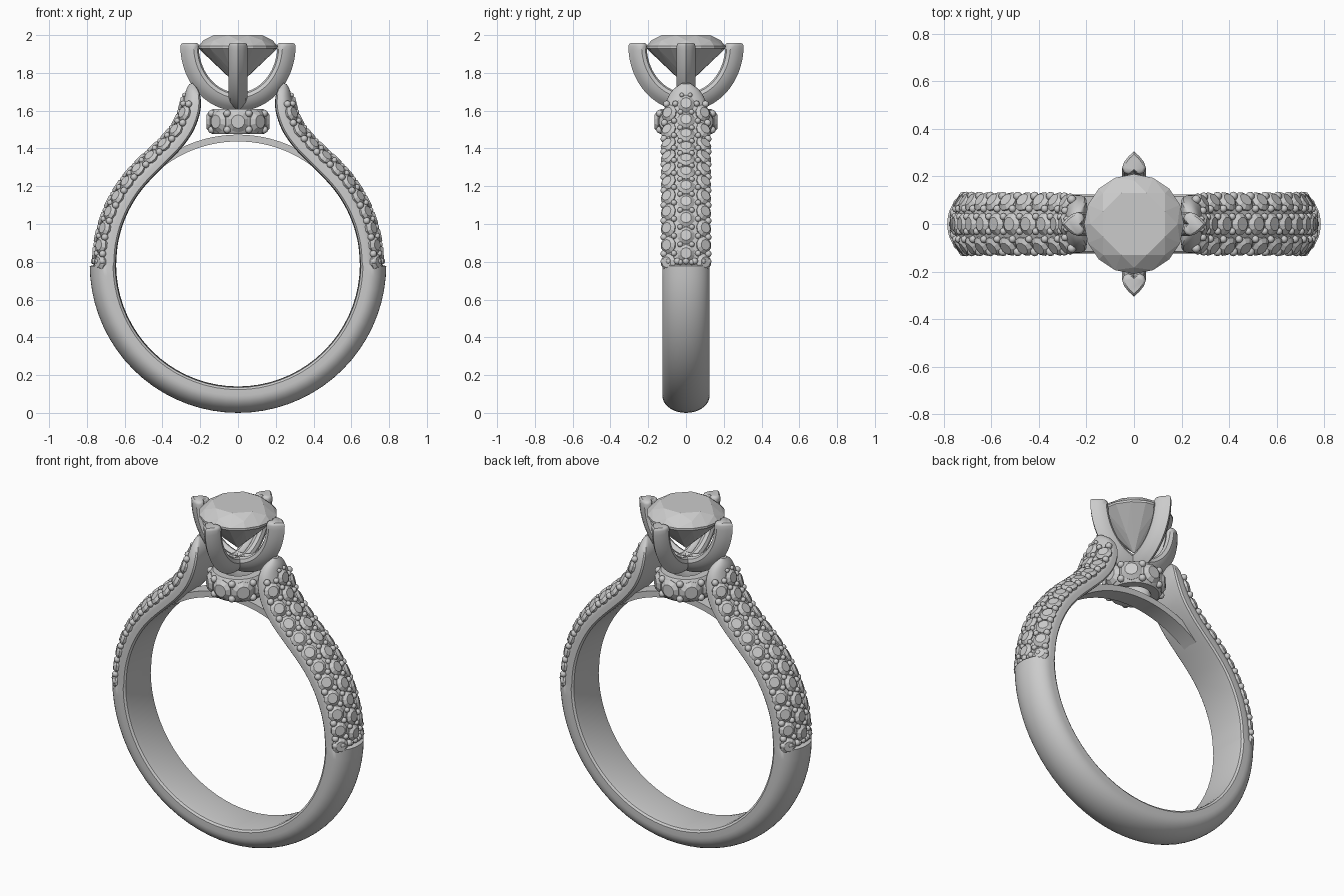
import bpy, bmesh, math
from math import sin, cos, pi, radians
from mathutils import Vector, Matrix

if "Cube" in bpy.data.objects:
    bpy.data.objects.remove(bpy.data.objects["Cube"])

CZ = 0.785            # height of the finger-hole centre
R_IN, R_OUT, R_PAVE = 0.645, 0.785, 0.757


def finish(bm, name, angle=None):
    bmesh.ops.recalc_face_normals(bm, faces=bm.faces)
    me = bpy.data.meshes.new(name)
    bm.to_mesh(me)
    bm.free()
    if angle is not None:
        me.shade_smooth()
        me.set_sharp_from_angle(angle=radians(angle))
    ob = bpy.data.objects.new(name, me)
    bpy.context.scene.collection.objects.link(ob)
    return ob


def loft(bm, rings, closed=False):
    vs = [[bm.verts.new(p) for p in r] for r in rings]
    n = len(vs[0])
    pairs = list(zip(vs, vs[1:])) + ([(vs[-1], vs[0])] if closed else [])
    for a, b in pairs:
        for i in range(n):
            j = (i + 1) % n
            bm.faces.new((a[i], a[j], b[j], b[i]))
    if not closed:
        bm.faces.new(vs[0])
        bm.faces.new(vs[-1])


def frame(p, n):
    return Matrix.Translation(p) @ n.to_track_quat('Z', 'Y').to_matrix().to_4x4()


def stone(bm, p, n, r):
    # small round stone: low girdle plus bevelled crown with flat table
    for r1, r2, z, d in ((r * .92, r, -.1 * r, .3 * r), (r, .62 * r, .21 * r, .32 * r)):
        bmesh.ops.create_cone(bm, cap_ends=True, segments=10, radius1=r1, radius2=r2, depth=d,
                              matrix=frame(p, n) @ Matrix.Translation((0, 0, z)))


def bead(bm, p, r):
    bmesh.ops.create_icosphere(bm, subdivisions=2, radius=r, matrix=Matrix.Translation(p))


def circ(deg, ro):
    a = radians(deg)
    return (R_IN * cos(a), CZ + R_IN * sin(a), ro * cos(a), CZ + ro * sin(a), .125)


# Shoulder stations: inner x, inner z, outer x, outer z, half width
keys = [circ(d, R_PAVE) for d in range(0, 46, 9)] + [
    (.372, 1.325, .455, 1.395, .125), (.30, 1.40, .385, 1.465, .125),
    (.237, 1.49, .332, 1.535, .123), (.202, 1.585, .303, 1.605, .117),
    (.197, 1.66, .287, 1.662, .10), (.212, 1.712, .275, 1.708, .068),
    (.24, 1.746, .258, 1.741, .022)]


def spline(keys, sub):
    out = []
    k = [keys[0]] + keys + [keys[-1]]
    for i in range(1, len(k) - 2):
        for s in range(sub):
            t = s / sub
            out.append(tuple(.5 * (2 * b + (c - a) * t + (2*a - 5*b + 4*c - d) * t*t
                                   + (3*b - a - 3*c + d) * t**3)
                             for a, b, c, d in zip(*k[i - 1:i + 3])))
    return out + [keys[-1]]


shoulder = spline(keys, 5)

# Band: D-shaped section swept from tip to tip round the finger hole
half = [(1, .12)] + [(cos(a), .35 + .65 * sin(a)) for a in [radians(10 * i) for i in range(9)]]
inner = [(.93, .04), (.7, .012)]
section = ([(0, 1)] + half[::-1] + inner + [(0, 0)]
           + [(-v, u) for v, u in inner[::-1]] + [(-v, u) for v, u in half])


def ring(st):
    ix, iz, ox, oz, w = st
    return [Vector((ix + (ox - ix) * u, v * w, iz + (oz - iz) * u)) for v, u in section]


right = shoulder[::-1] + [circ(d, R_OUT) for d in [-.6] + list(range(-5, -90, -5))]
rings = [ring(s) for s in right]
rings += [ring(circ(-90, R_OUT))]
rings += [[Vector((-p.x, p.y, p.z)) for p in ring(s)] for s in right[::-1]]
bm = bmesh.new()
loft(bm, rings)
finish(bm, "band", 35)

# Pave setting on both shoulders
length = [0]
for a, b in zip(shoulder, shoulder[1:]):
    length.append(length[-1] + math.hypot(b[2] - a[2], b[3] - a[3]))


def station(s):
    s = max(0, min(s, length[-1] - 1e-5))
    i = max(j for j in range(len(length) - 1) if length[j] <= s)
    t = (s - length[i]) / (length[i + 1] - length[i])
    return [a + (b - a) * t for a, b in zip(shoulder[i], shoulder[i + 1])]


def dome(s, deg):
    # point and outward normal on the domed outer face
    def pt(s, a):
        ix, iz, ox, oz, w = station(s)
        u = .35 + .65 * sin(a)
        return Vector((ix + (ox - ix) * u, w * cos(a), iz + (oz - iz) * u))
    a, st = radians(deg), station(s)
    n = (pt(s + .01, a) - pt(s - .01, a)).cross(pt(s, a + .05) - pt(s, a - .05)).normalized()
    if n.dot(Vector((st[2] - st[0], sin(a) * 0, st[3] - st[1]))) < 0:
        n.negate()
    return pt(s, a), n, st[4]


pitch, s0 = .094, .06
stones, beads = bmesh.new(), bmesh.new()


def place(s, deg, r, is_stone, min_w):
    if not 0 < s < length[-1] - .02:
        return
    p, n, w = dome(s, deg)
    if w < min_w:
        return
    r *= min(1, w / .11)
    for sx in (1, -1):
        q, m = Vector((p.x * sx, p.y, p.z)), Vector((n.x * sx, n.y, n.z))
        if is_stone:
            stone(stones, q, m, r)
        else:
            bead(beads, q + m * r * .3, r)


for k in range(-1, 14):
    s = s0 + k * pitch
    place(s, 90, .047, True, .06)
    for side in (-1, 1):
        place(s + pitch / 2, 90 + side * 49, .046, True, .1)
        place(s, 90 + side * 64, .019, False, .04)
        place(s, 90 + side * 30, .016, False, .04)
        place(s + pitch / 2, 90 + side * 14, .015, False, .04)
# bead row closing the lower end
for d in (25, 47, 69, 90, 111, 133, 155):
    place(.018, d, .018, False, .1)

# Collar under the head, with eight stones and paired beads
COL_Z = 1.542
prof = [(.08, -.05), (.09, -.066), (.135, -.066), (.152, -.045),
        (.152, .045), (.135, .066), (.09, .066), (.08, .05)]
bm = bmesh.new()
loft(bm, [[Vector((r * cos(a), r * sin(a), COL_Z + z)) for r, z in prof]
          for a in [2 * pi * i / 48 for i in range(48)]], closed=True)
finish(bm, "collar", 40)
for i in range(8):
    a, b = i * pi / 4, (i + .5) * pi / 4
    n = Vector((cos(a), sin(a), 0))
    stone(stones, n * .146 + Vector((0, 0, COL_Z)), n, .058)
    for z in (-.043, .043):
        bead(beads, Vector((.15 * cos(b), .15 * sin(b), COL_Z + z)), .02)
finish(stones, "pave_stones")
finish(beads, "pave_beads", 60)

# Bridge: thin arch closing the finger hole
bm = bmesh.new()
loft(bm, [[Vector((r * cos(a), y, CZ + r * sin(a)))
           for r, y in ((.652, -.05), (.652, .05), (.688, .05), (.688, -.05))]
          for a in [radians(53 + 74 * i / 32) for i in range(33)]])
finish(bm, "bridge", 35)

# Four curved prongs with a heart-shaped section, point outwards
heart = [(.055, 0), (.035, .022), (.01, .042), (-.015, .05), (-.034, .042), (-.042, .025), (-.036, .009)]
heart += [(-.026, 0)] + [(d, -w) for d, w in heart[:0:-1]]
for q in range(4):
    rot = Matrix.Rotation(q * pi / 2, 3, 'Z')
    rings = []
    for i in range(23):
        t = min(i, 20) / 20 * pi / 2
        c = Vector((.25 * sin(t), 0, 1.943 - .29 * cos(t)))
        n = Vector((sin(t) / .25, 0, -cos(t) / .29)).normalized()
        c.z += (0, .009, .015)[max(0, i - 20)]
        f = (1, .94, .78)[max(0, i - 20)]
        rings.append([rot @ (c + n * d * f + Vector((0, w * f, 0))) for d, w in heart])
    bm = bmesh.new()
    loft(bm, rings)
    finish(bm, f"prong_{q + 1}", 40)

# Centre stone: brilliant cut as the hull of its facet corners
bm = bmesh.new()
for r, z, n, off in ((.14, 2.0, 8, .5), (.183, 1.972, 8, 0), (.21, 1.942, 16, 0),
                     (.21, 1.93, 16, 0), (.085, 1.808, 8, .5), (.004, 1.735, 4, 0)):
    for i in range(n):
        a = 2 * pi * (i + off) / n
        bm.verts.new((r * cos(a), r * sin(a), z))
bmesh.ops.convex_hull(bm, input=bm.verts)
bmesh.ops.dissolve_limit(bm, angle_limit=.01, verts=bm.verts, edges=bm.edges)
finish(bm, "centre_stone")
